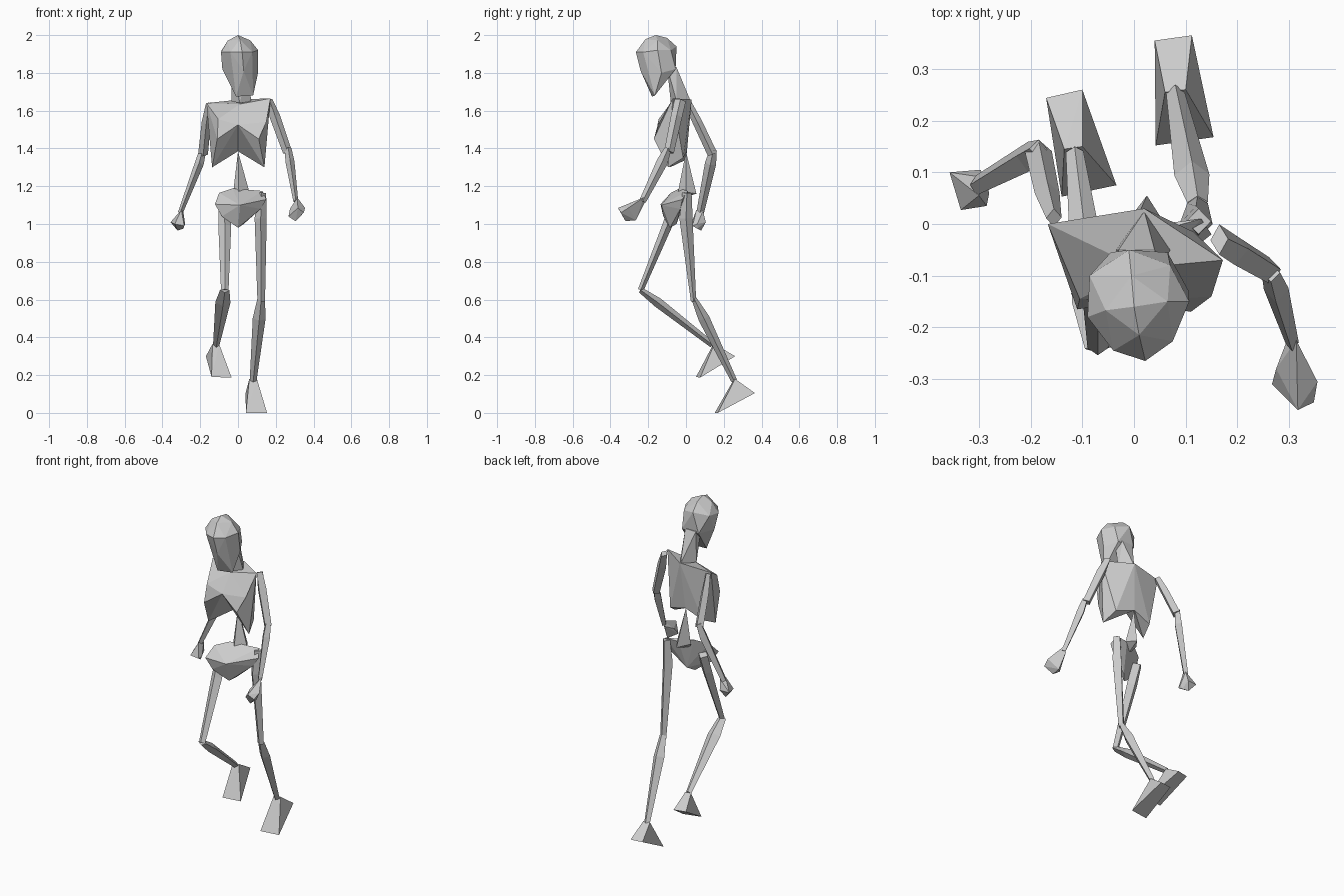
import bpy, bmesh
from mathutils import Vector


def finish(name, bm):
    bmesh.ops.recalc_face_normals(bm, faces=bm.faces)
    me = bpy.data.meshes.new(name)
    bm.to_mesh(me)
    bm.free()
    ob = bpy.data.objects.new(name, me)
    bpy.context.collection.objects.link(ob)
    return ob


def hull(name, pts):
    """Faceted solid wrapped around a few corner points."""
    bm = bmesh.new()
    for p in pts:
        bm.verts.new(p)
    res = bmesh.ops.convex_hull(bm, input=bm.verts)
    bmesh.ops.delete(bm, geom=list({v for v in res["geom_interior"]}), context='VERTS')
    return finish(name, bm)


def limb(name, stations):
    """Four-sided tapered loft; station = (x, y, z, half width, half depth)."""
    bm = bmesh.new()
    c = [Vector(s[:3]) for s in stations]
    rings = []
    for i, s in enumerate(stations):
        d = (c[min(i + 1, len(c) - 1)] - c[max(i - 1, 0)]).normalized()
        side = Vector((1, 0, 0))
        side = (side - d * side.dot(d)).normalized()
        deep = d.cross(side)
        rings.append([bm.verts.new(c[i] + side * s[3] * a + deep * s[4] * b)
                      for a, b in ((1, 0), (0, 1), (-1, 0), (0, -1))])
    for r, q in zip(rings, rings[1:]):
        for k in range(4):
            bm.faces.new((r[k], r[k - 1], q[k - 1], q[k]))
    bm.faces.new(rings[0])
    bm.faces.new(rings[-1])
    return finish(name, bm)


# Head: brow ring, crown and tapering jaw
hull("head", [
    (0, -0.16, 2.0), (-0.055, -0.167, 1.97), (0.065, -0.15, 1.972),
    (0.01, -0.215, 1.978), (-0.005, -0.1, 1.985),
    (0.07, -0.08, 1.92), (0.107, -0.15, 1.92), (0.075, -0.227, 1.91),
    (0.022, -0.265, 1.91), (-0.04, -0.245, 1.91), (-0.09, -0.18, 1.91),
    (-0.086, -0.1, 1.92), (-0.01, -0.05, 1.94),
    (0.03, -0.24, 1.81), (-0.083, -0.15, 1.82), (0.106, -0.13, 1.80),
    (-0.045, -0.055, 1.82), (0.065, -0.055, 1.82),
    (-0.01, -0.18, 1.675), (0.08, -0.165, 1.68)])

# Neck: tapered wedge from skull base to shoulder plate
hull("neck", [(-0.03, -0.1, 1.83), (0.05, -0.1, 1.83), (0.04, -0.05, 1.83), (-0.03, -0.05, 1.83),
              (-0.035, -0.05, 1.65), (0.07, -0.05, 1.65), (0.02, 0.025, 1.65), (0.01, -0.08, 1.64)])

# Ribcage: shoulder plate, chest with two lobes and an arch below the breastbone
V = [(-0.167, 0.0, 1.64), (0.02, 0.03, 1.66), (0.172, -0.07, 1.665), (0.01, -0.085, 1.635),   # 0-3 top
     (-0.105, -0.145, 1.555), (0.0, -0.15, 1.525), (0.15, -0.14, 1.54),                       # 4-6 chest
     (-0.137, -0.085, 1.30), (0.14, -0.095, 1.30),                                            # 7-8 lobe tips
     (-0.11, 0.0, 1.34), (0.0, 0.005, 1.385), (0.115, -0.015, 1.35),                          # 9-11 back edge
     (-0.11, -0.165, 1.45), (0.11, -0.17, 1.45)]                                              # 12-13 lobe fronts
F = [(0, 3, 1), (1, 3, 2), (0, 4, 3), (3, 4, 5), (3, 5, 6), (3, 6, 2),
     (4, 12, 5), (12, 7, 5), (5, 13, 6), (5, 8, 13), (0, 7, 12), (0, 12, 4), (0, 9, 7),
     (2, 6, 13), (2, 13, 8), (2, 8, 11), (0, 1, 9), (1, 10, 9), (1, 11, 10), (1, 2, 11),
     (7, 9, 10), (7, 10, 5), (5, 10, 8), (8, 10, 11)]
bm = bmesh.new()
vs = [bm.verts.new(v) for v in V]
for f in F:
    bm.faces.new([vs[i] for i in f])
finish("ribcage", bm)

# Spine: narrow pyramid standing on the pelvis
hull("spine", [(0.0, 0.0, 1.385), (-0.025, -0.01, 1.17), (0.06, 0.0, 1.17),
               (0.025, 0.055, 1.16), (0.005, -0.05, 1.13)])

# Pelvis: twisted wedge narrowing to the crotch
hull("pelvis", [(-0.122, -0.135, 1.105), (-0.10, -0.08, 1.165), (-0.03, -0.035, 1.188),
                (0.05, 0.0, 1.17), (0.13, 0.01, 1.175), (0.15, -0.02, 1.13), (0.01, -0.13, 1.10),
                (-0.085, -0.12, 1.04), (0.0, -0.085, 0.98), (0.03, -0.05, 1.0), (0.12, -0.03, 1.08)])

# Arms
limb("left_upper_arm", [(-0.155, 0.012, 1.635, .015, .02), (-0.168, 0.06, 1.54, .024, .025),
                        (-0.185, 0.14, 1.37, .026, .026)])
limb("left_forearm", [(-0.185, 0.145, 1.395, .018, .018), (-0.205, 0.13, 1.32, .024, .03),
                      (-0.305, 0.075, 1.06, .013, .02)])
limb("right_upper_arm", [(0.165, -0.03, 1.655, .018, .03), (0.195, -0.05, 1.57, .028, .03),
                         (0.262, -0.09, 1.38, .024, .026)])
limb("right_forearm", [(0.265, -0.095, 1.40, .018, .018), (0.275, -0.125, 1.33, .024, .03),
                       (0.306, -0.23, 1.12, .013, .018)])

# Hands: blunt fists widening from the wrist
hull("left_hand", [(-0.30, 0.055, 1.075), (-0.29, 0.09, 1.07), (-0.357, 0.1, 1.01), (-0.297, 0.105, 1.01),
                   (-0.28, 0.06, 1.0), (-0.285, 0.035, 0.99), (-0.335, 0.027, 1.0), (-0.32, 0.08, 0.965),
                   (-0.29, 0.06, 0.975)])
hull("right_hand", [(0.298, -0.22, 1.11), (0.314, -0.225, 1.14), (0.355, -0.305, 1.085), (0.348, -0.345, 1.06),
                    (0.317, -0.36, 1.085), (0.267, -0.31, 1.04), (0.305, -0.32, 1.015), (0.31, -0.265, 1.02),
                    (0.275, -0.28, 1.08)])

# Legs
limb("left_thigh", [(-0.072, -0.06, 1.10, .03, .03), (-0.07, -0.10, 0.99, .034, .026),
                    (-0.07, -0.24, 0.65, .02, .015)])
limb("left_calf", [(-0.07, -0.24, 0.65, .025, .015), (-0.08, -0.15, 0.585, .04, .026),
                   (-0.115, 0.14, 0.36, .017, .016)])
limb("right_thigh", [(0.125, 0.005, 1.165, .024, .025), (0.12, 0.0, 1.03, .032, .035),
                     (0.123, 0.04, 0.59, .02, .014)])
limb("right_calf", [(0.123, 0.042, 0.605, .02, .014), (0.112, 0.095, 0.50, .034, .03),
                    (0.08, 0.255, 0.17, .018, .016)])

# Feet: wedges pushing off the toes
hull("left_foot", [(-0.135, 0.145, 0.365), (-0.10, 0.15, 0.365), (-0.17, 0.244, 0.30),
                   (-0.10, 0.26, 0.30), (-0.14, 0.053, 0.19), (-0.034, 0.075, 0.187)])
hull("right_foot", [(0.06, 0.255, 0.18), (0.10, 0.26, 0.18), (0.04, 0.355, 0.105),
                    (0.112, 0.365, 0.105), (0.042, 0.152, 0.0), (0.154, 0.168, 0.0)])
